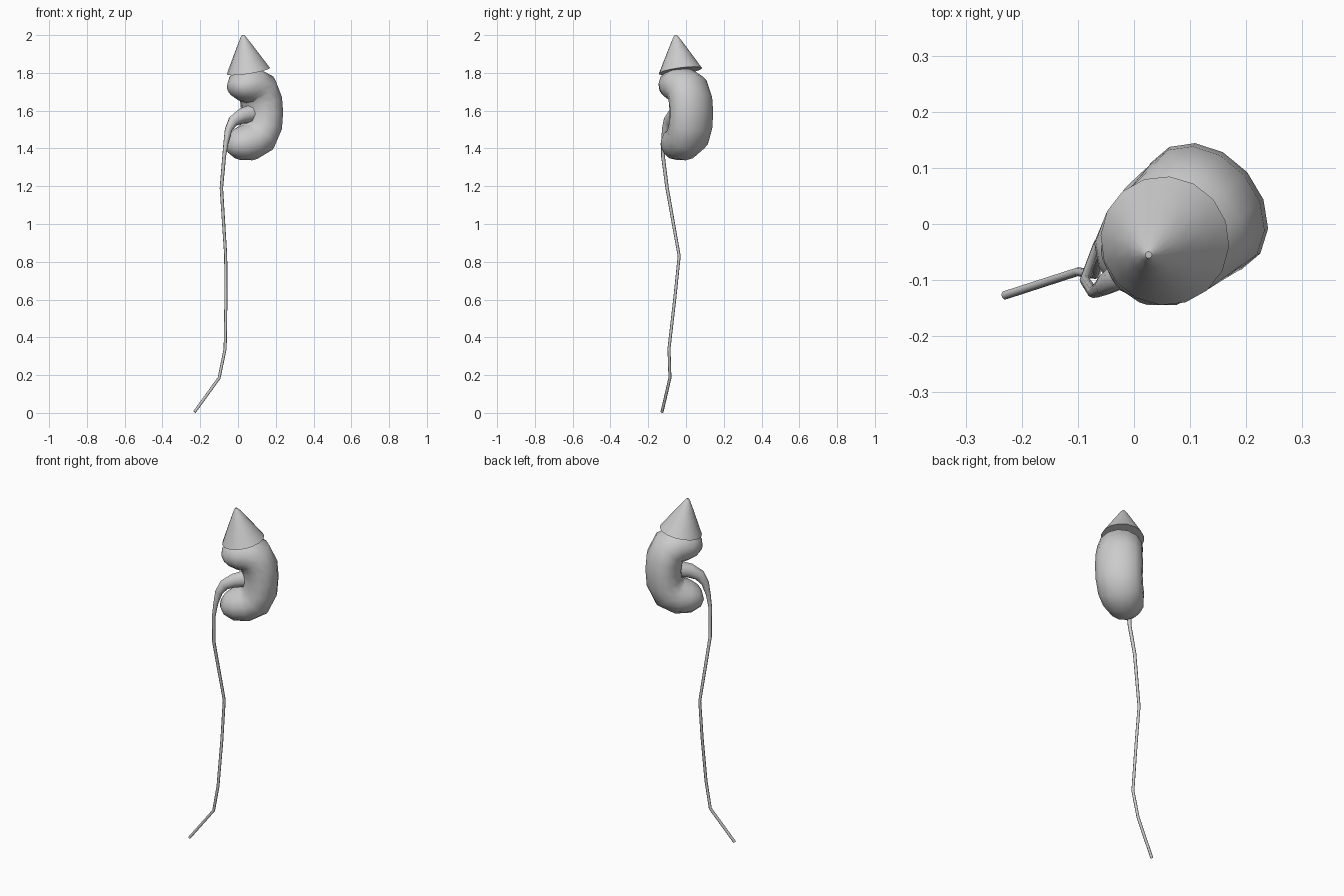
import bpy, bmesh, math
from mathutils import Vector

BACK = Vector((0.76, 0.65, 0))     # direction from hilum to outer curve
SIDE = Vector((0.65, -0.76, 0))    # across the organ's thickness
MID = Vector((0.126, 0.027, 0))


def sweep(name, path, sides, angle=60):
    """Skin elliptical rings along a path of (point, in-plane radius, side radius)."""
    bm = bmesh.new()
    rings = []
    for i, (p, a, b) in enumerate(path):
        t = (path[min(i + 1, len(path) - 1)][0] - path[max(i - 1, 0)][0]).normalized()
        s = (SIDE - t * SIDE.dot(t)).normalized()
        o = t.cross(s)
        rings.append([bm.verts.new(p + o * a * math.cos(k * math.tau / sides)
                                   + s * b * math.sin(k * math.tau / sides))
                      for k in range(sides)])
    for r, q in zip(rings, rings[1:]):
        for k in range(sides):
            j = (k + 1) % sides
            bm.faces.new((r[k], r[j], q[j], q[k]))
    bm.faces.new(rings[0][::-1])
    bm.faces.new(rings[-1])
    bmesh.ops.recalc_face_normals(bm, faces=bm.faces)
    me = bpy.data.meshes.new(name)
    bm.to_mesh(me)
    bm.free()
    ob = bpy.data.objects.new(name, me)
    bpy.context.collection.objects.link(ob)
    bpy.ops.object.select_all(action='DESELECT')
    ob.select_set(True)
    bpy.context.view_layer.objects.active = ob
    bpy.ops.object.shade_smooth_by_angle(angle=math.radians(angle))
    return ob


# Bean-shaped body: (offset along BACK, side shift, z, in-plane radius, side radius)
body = [(-0.200, 0, 1.705, 0.020, 0.025), (-0.185, 0, 1.712, 0.050, 0.065),
        (-0.145, 0, 1.728, 0.084, 0.100), (-0.085, 0, 1.738, 0.100, 0.116),
        (-0.032, 0, 1.715, 0.104, 0.122), (-0.004, 0, 1.655, 0.100, 0.126),
        (0.002, 0, 1.590, 0.098, 0.128), (-0.004, 0, 1.520, 0.100, 0.126),
        (-0.032, -0.004, 1.460, 0.104, 0.122), (-0.085, -0.010, 1.432, 0.099, 0.114),
        (-0.145, -0.015, 1.426, 0.086, 0.096), (-0.190, -0.018, 1.430, 0.058, 0.066),
        (-0.208, -0.018, 1.434, 0.025, 0.030)]
sweep("kidney_body", [(MID + BACK * u + SIDE * n + Vector((0, 0, z)), a, b)
                      for u, n, z, a, b in body], 14)

# Tilted cone-shaped gland on top
base, tip = Vector((0.055, -0.030, 1.810)), Vector((0.026, -0.055, 2.0))
gland = [(0, 0.100), (0.0, 0.116), (0.3, 0.084), (0.65, 0.047), (0.93, 0.016), (1, 0.006)]
sweep("top_gland", [(base.lerp(tip, f), r, r) for f, r in gland], 16, 50)

# Funnel narrowing into the long duct: (x, y, z, in-plane radius, side radius)
duct = [(0.080, -0.02, 1.585, 0.050, 0.050), (0.020, -0.064, 1.572, 0.042, 0.036),
        (-0.025, -0.092, 1.545, 0.032, 0.025), (-0.050, -0.108, 1.50, 0.021, 0.019),
        (-0.064, -0.118, 1.43, 0.013, 0.013), (-0.073, -0.122, 1.36, 0.010, 0.010),
        (-0.088, -0.100, 1.19, 0.009, 0.009), (-0.065, -0.036, 0.83, 0.008, 0.008),
        (-0.064, -0.060, 0.60, 0.008, 0.008), (-0.068, -0.090, 0.34, 0.008, 0.008),
        (-0.100, -0.085, 0.185, 0.008, 0.008), (-0.230, -0.127, 0.005, 0.008, 0.008)]
sweep("ureter_duct", [(Vector((x, y, z)), a, b) for x, y, z, a, b in duct], 8)
